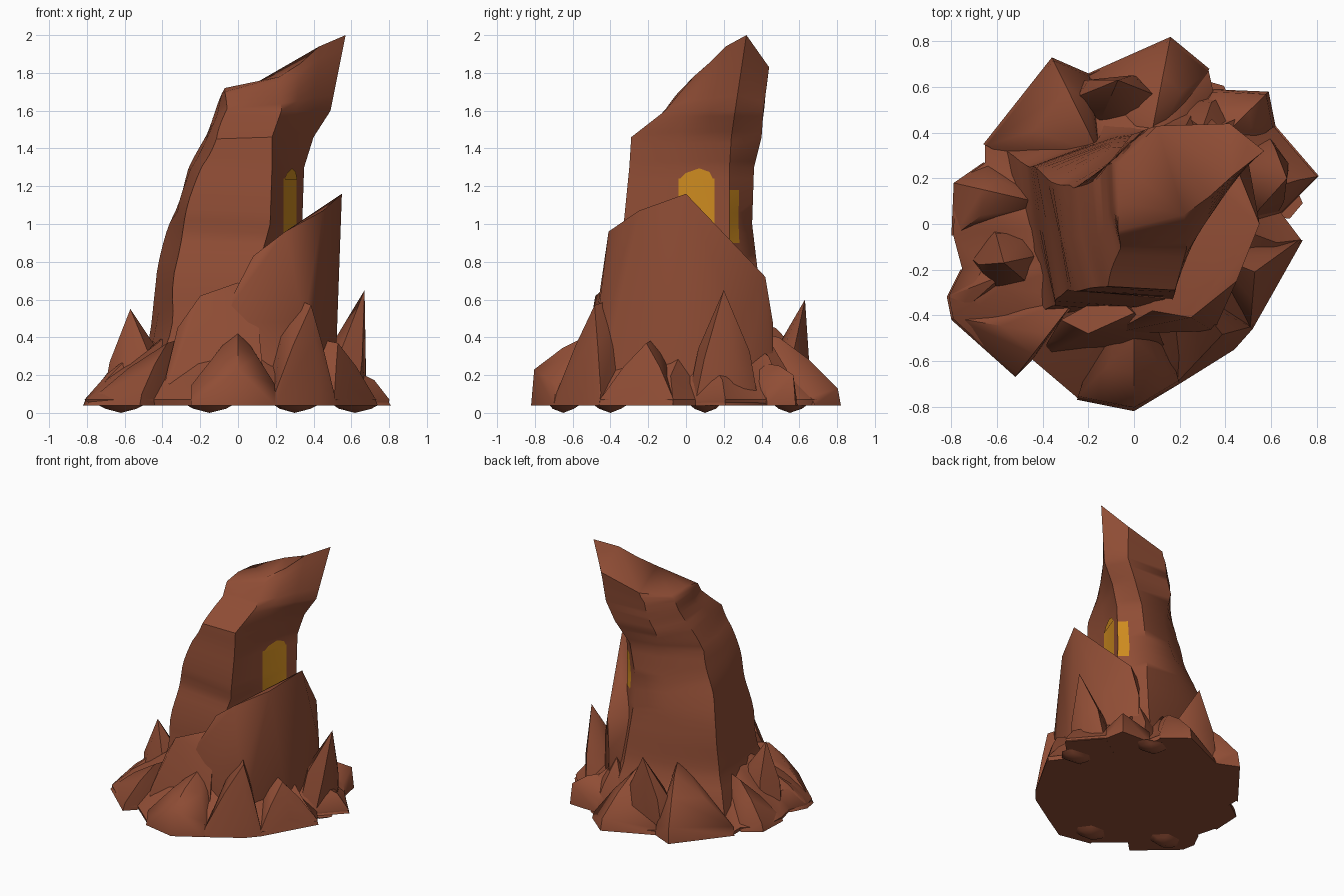
import bpy, bmesh, math, random
from mathutils import Vector, noise

old = bpy.data.objects.get("Cube")
if old:
    bpy.data.objects.remove(old, do_unlink=True)

random.seed(7)
GROUND = 0.04


def material(name, colour):
    mat = bpy.data.materials.new(name)
    mat.use_nodes = True
    mat.diffuse_color = colour
    mat.node_tree.nodes["Principled BSDF"].inputs["Base Color"].default_value = colour
    return mat


stone = material("red brown stone", (0.28, 0.075, 0.036, 1))
amber = material("glowing amber", (0.62, 0.26, 0.014, 1))


def finish(bm, name, angle=45):
    bmesh.ops.recalc_face_normals(bm, faces=bm.faces)
    mesh = bpy.data.meshes.new(name)
    bm.to_mesh(mesh)
    bm.free()
    obj = bpy.data.objects.new(name, mesh)
    bpy.context.collection.objects.link(obj)
    mesh.materials.append(stone)
    mesh.materials.append(amber)
    bpy.ops.object.select_all(action="DESELECT")
    obj.select_set(True)
    bpy.context.view_layer.objects.active = obj
    bpy.ops.object.shade_smooth_by_angle(angle=math.radians(angle))
    return obj


def loft(bm, rings):
    """Skin a stack of equal rings and return the wall faces by column."""
    rows = [[bm.verts.new(p) for p in ring] for ring in rings]
    n = len(rows[0])
    walls = []
    for low, high in zip(rows, rows[1:]):
        for i in range(n):
            j = (i + 1) % n
            walls.append((i, bm.faces.new((low[i], low[j], high[j], high[i]))))
    bm.faces.new(rows[0][::-1])
    cap = bm.faces.new(rows[-1])
    bmesh.ops.triangulate(bm, faces=[cap])
    return walls


def hull(name, points):
    bm = bmesh.new()
    for p in points:
        bm.verts.new(p)
    res = bmesh.ops.convex_hull(bm, input=bm.verts)
    bmesh.ops.delete(bm, geom=[g for g in res["geom_interior"]
                               if isinstance(g, bmesh.types.BMVert)], context="VERTS")
    return finish(bm, name)


def crag(name, tip, foot, rx, ry, sides=6, waist=0.72):
    """Pointed rock: jittered foot ring, narrower waist ring and a leaning tip."""
    tip, foot = Vector(tip), Vector((*foot, GROUND))
    points = [tip]
    turn = random.random()
    for level, size in ((0, 1), (0.45, waist)):
        centre = foot.lerp(tip, level * 0.8)
        centre.z = foot.z + (tip.z - foot.z) * level
        for k in range(sides):
            a = (k + turn + random.uniform(-0.2, 0.2)) * math.tau / sides
            lift = random.uniform(-0.06, 0.06) * (tip.z if level else 0)
            points.append(centre + Vector((rx * size * math.cos(a),
                                           ry * size * math.sin(a), lift)))
    return hull(name, points)


def wedge(name, edge, reach, height, lip):
    """Broad sloping rock from an outer lip on the ground up to an inner tip."""
    middle = edge[1]
    tip = Vector((middle[0] * reach, middle[1] * reach, height))
    points = [tip, Vector((tip.x * 0.65, tip.y * 0.65, height * 1.1))]
    for x, y in edge:
        foot = Vector((x, y, GROUND))
        top = Vector((x * 0.98, y * 0.98, lip if (x, y) == middle else lip * 0.65))
        shoulder = top.lerp(tip, 0.5)
        shoulder.z += 0.02
        points += [foot, top, shoulder, Vector((x * 0.5, y * 0.5, GROUND))]
    return hull(name, points)


# Main spire: front-left, front-right, two hollow columns, fin, back and left
spire = {
    .75: [(-.33, -.32), (.13, -.35), (.24, -.06), (.31, .15), (.35, .23), (.2, .38), (-.1, .35), (-.42, .24), (-.39, 0)],
    1: [(-.27, -.31), (.17, -.33), (.24, -.04), (.31, .15), (.34, .23), (.18, .35), (-.1, .33), (-.36, .2), (-.33, -.05)],
    1.3: [(-.2, -.28), (.18, -.3), (.24, -.04), (.31, .15), (.35, .23), (.23, .36), (0, .34), (-.25, .15), (-.27, -.05)],
    1.46: [(-.12, -.26), (.18, -.29), (.26, -.04), (.34, .14), (.4, .24), (.33, .4), (0, .4), (-.16, .2), (-.17, -.05)],
    1.6: [(-.06, -.1), (.23, -.11), (.31, 0), (.4, .13), (.49, .26), (.4, .41), (.05, .41), (-.1, .25), (-.11, .05)],
}
crown = [(-.07, -.03, 1.7), (.22, .04, 1.78), (.33, .12, 1.85), (.43, .21, 1.94), (.57, .32, 2),
         (.42, .44, 1.83), (.1, .43, 1.75), (-.06, .27, 1.71), (-.07, .1, 1.72)]

keys = [[Vector((x, y, z)) for x, y in ring] for z, ring in spire.items()]
keys.append([Vector(p) for p in crown])
# Flared feet below the lowest section
for flare, z in ((1.15, 0.4), (1.45, GROUND)):
    keys.insert(0, [Vector((p.x * flare, p.y * flare, z)) for p in keys[-6]])
for ring in keys:
    ring.insert(5, ring[4].lerp(ring[5], 0.4))
rings = []
for low, high in zip(keys, keys[1:]):
    for step in range(5):
        rings.append([a.lerp(b, step / 5) for a, b in zip(low, high)])
rings.append(keys[-1])

bm = bmesh.new()
walls = loft(bm, rings)
# Amber strips inside the hollow and behind the fin
for column, face in walls:
    z = face.calc_center_median().z
    if column == 2 and 0.85 < z < 1.23 or column == 4 and 0.9 < z < 1.2:
        face.material_index = 1
for v in bm.verts:
    if GROUND + 0.02 < v.co.z < 1.7 and v.co.x < 0.17:
        v.co += noise.noise_vector(v.co * 3.5) * 0.035
finish(bm, "main_spire")

# Arched top of the hollow's amber patch
bm = bmesh.new()
arch = [(-.035, 1.235), (.145, 1.235), (.125, 1.275), (.07, 1.295), (0, 1.27)]
face = bm.faces.new([bm.verts.new((0.26 + y * 0.368, y, z)) for y, z in arch])
face.material_index = 1
finish(bm, "amber_arch")

# Broad shoulder slab in front of the hollow
rim = [(.08, -.38, .83), (.25, -.41, .96), (.45, -.25, 1.07), (.55, 0, 1.16),
       (.42, .2, .93), (.38, .42, .72), (.2, .3, .7), (.15, -.1, .8)]
foot = [(-.1, -.48), (.35, -.47), (.51, -.1), (.5, .28), (.34, .46)]
hull("shoulder_slab", rim + [(x, y, z) for x, y in foot for z in (GROUND, 0.48)])

# Buttress low on the front face
hull("front_buttress", [(0, -.39, .69), (-.2, -.48, .62), (-.32, -.42, .45), (.1, -.45, .55), (-.38, -.52, .2),
                        (.15, -.58, GROUND), (-.4, -.58, GROUND), (-.1, -.3, .6), (0, -.3, GROUND)])

# Flat-bottomed skirt with a ragged outline
outline = [(0, -.82), (.2, -.7), (.44, -.55), (.52, -.46), (.63, -.25), (.74, -.07), (.65, .05), (.81, .21),
           (.62, .43), (.59, .58), (.35, .59), (.33, .68), (.16, .82), (-.2, .66), (-.36, .73), (-.66, .35),
           (-.66, .27), (-.79, .18), (-.8, -.05), (-.76, -.2), (-.82, -.32), (-.8, -.42), (-.52, -.67),
           (-.45, -.6), (-.25, -.77)]
bm = bmesh.new()
loft(bm, [[(x * s, y * s, z) for x, y in outline]
          for s, z in ((0.98, GROUND), (0.99, 0.07), (0.85, 0.17), (0.7, 0.27), (0.5, 0.42))])
for v in bm.verts:
    if v.co.z > 0.1:
        v.co += noise.noise_vector(v.co * 4) * 0.05
finish(bm, "ground_skirt")

# Broad wedges around the rim: outline corner, inward reach, height, lip height
wedges = {
    "front_wedge": (0, .61, .42, .23),
    "front_left_wedge": (2, .88, .57, .16),
    "left_front_wedge": (4, .84, .37, .12),
    "left_wedge": (7, .72, .24, .06),
    "left_back_wedge": (9, .72, .26, .2),
    "back_wedge": (12, .6, .4, .13),
    "back_right_wedge": (14, .65, .45, .16),
    "right_back_wedge": (17, .7, .36, .1),
    "right_wedge": (20, .7, .3, .08),
    "right_front_wedge": (22, .72, .37, .1),
}
for name, (corner, reach, height, lip) in wedges.items():
    edge = [outline[(corner + k) % len(outline)] for k in (-1, 0, 1)]
    wedge(name, edge, reach, height, lip)

# Tall side crags: tip, foot centre, foot radii
crags = {
    "left_crag": ((.67, .2, .65), (.54, .2), .14, .2),
    "back_crag": ((-.07, .63, .6), (-.08, .52), .24, .14),
    "right_crag": ((-.57, -.17, .55), (-.52, -.15), .2, .18),
    "back_left_crag": ((.3, .42, .42), (.32, .42), .18, .16),
}
for name, (tip, centre, rx, ry) in crags.items():
    crag(name, tip, centre, rx, ry)

# Small chips poking below the flat base
for k, (x, y) in enumerate([(-.62, -.4), (-.15, -.65), (.62, .1), (.3, .55)]):
    crag(f"base_chip_{k + 1}", (x, y, 0), (x, y), .12, .09)
